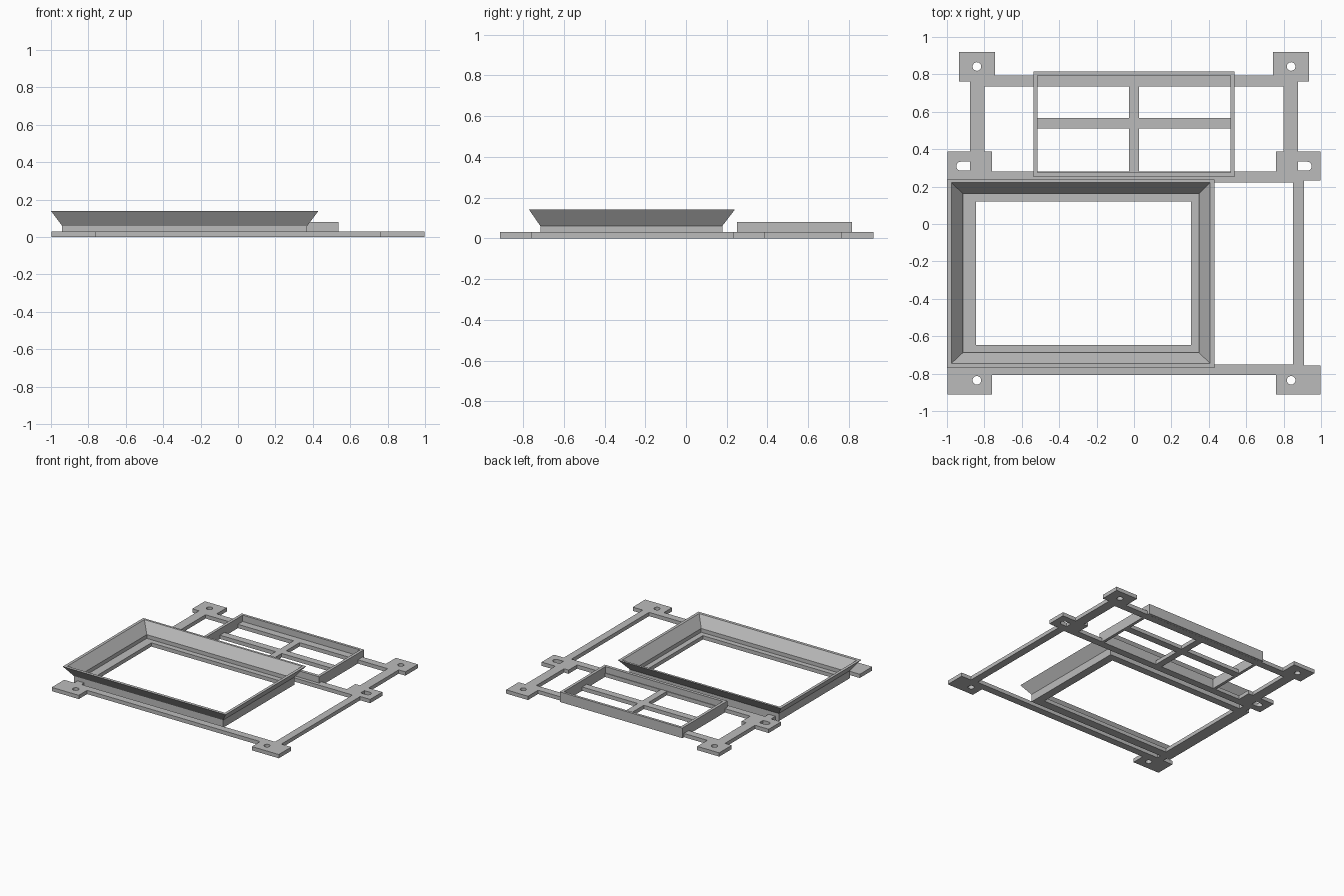
import bpy, bmesh, math

cube = bpy.data.objects.get("Cube")
if cube:
    bpy.data.objects.remove(cube, do_unlink=True)

grey = bpy.data.materials.new("plain_grey")
grey.use_nodes = True
grey.diffuse_color = (0.5, 0.5, 0.5, 1)
grey.node_tree.nodes["Principled BSDF"].inputs["Base Color"].default_value = (0.5, 0.5, 0.5, 1)

THICK = 0.03


def add_object(name, bm):
    bmesh.ops.recalc_face_normals(bm, faces=bm.faces)
    mesh = bpy.data.meshes.new(name)
    bm.to_mesh(mesh)
    bm.free()
    mesh.materials.append(grey)
    obj = bpy.data.objects.new(name, mesh)
    bpy.context.collection.objects.link(obj)
    return obj


def extrude_up(bm, height):
    """Turn the flat faces into a closed slab."""
    geo = bmesh.ops.extrude_face_region(bm, geom=bm.faces[:], use_keep_orig=True)["geom"]
    verts = [g for g in geo if isinstance(g, bmesh.types.BMVert)]
    bmesh.ops.translate(bm, verts=verts, vec=(0, 0, height))


def slab(name, rects, height):
    """One clean slab from the union of rectangles (x0, x1, y0, y1)."""
    xs = sorted({v for r in rects for v in r[:2]})
    ys = sorted({v for r in rects for v in r[2:]})
    bm = bmesh.new()
    for x0, x1 in zip(xs, xs[1:]):
        for y0, y1 in zip(ys, ys[1:]):
            cx, cy = (x0 + x1) / 2, (y0 + y1) / 2
            if any(r[0] < cx < r[1] and r[2] < cy < r[3] for r in rects):
                bm.faces.new([bm.verts.new((x, y, 0)) for x, y in
                              ((x0, y0), (x1, y0), (x1, y1), (x0, y1))])
    bmesh.ops.remove_doubles(bm, verts=bm.verts, dist=0.0001)
    extrude_up(bm, height)
    bmesh.ops.dissolve_limit(bm, angle_limit=0.01, verts=bm.verts, edges=bm.edges)
    return add_object(name, bm)


def ring(outer, inner):
    """Four rectangles that fill the space between two rectangles."""
    a, b, c, d = outer
    e, f, g, h = inner
    return [(a, e, c, d), (f, b, c, d), (e, f, c, g), (e, f, h, d)]


def rim(name, loops):
    """Sweep a wall section around nested rectangles (rect, z)."""
    bm = bmesh.new()
    rows = []
    for (x0, x1, y0, y1), z in loops:
        rows.append([bm.verts.new(p) for p in
                     ((x0, y0, z), (x1, y0, z), (x1, y1, z), (x0, y1, z))])
    for lo, hi in zip(rows, rows[1:] + rows[:1]):
        for i in range(4):
            j = (i + 1) % 4
            bm.faces.new((lo[i], lo[j], hi[j], hi[i]))
    return add_object(name, bm)


def cut(target, points):
    """Cut a vertical hole with the given outline."""
    bm = bmesh.new()
    bm.faces.new([bm.verts.new((x, y, -0.05)) for x, y in points])
    extrude_up(bm, 0.15)
    cutter = add_object("hole_cutter", bm)
    cutter.hide_render = True
    mod = target.modifiers.new("hole", 'BOOLEAN')
    mod.operation = 'DIFFERENCE'
    mod.solver = 'EXACT'
    mod.object = cutter
    bpy.context.view_layer.objects.active = target
    bpy.ops.object.modifier_apply(modifier=mod.name)
    bpy.data.objects.remove(cutter, do_unlink=True)


def arc(cx, cy, r, start, end, n):
    return [(cx + r * math.cos(start + (end - start) * i / n),
             cy + r * math.sin(start + (end - start) * i / n)) for i in range(n + 1)]


# Footprints of the two raised rims
TRAY_OUT = (-0.94, 0.37, -0.715, 0.178)
TRAY_IN = (-0.915, 0.348, -0.688, 0.163)
TRAY_HOLE = (-0.845, 0.305, -0.647, 0.12)
SCREEN_OUT = (-0.538, 0.538, 0.25, 0.815)
SCREEN_IN = (-0.515, 0.515, 0.275, 0.795)

# Base frame: bars, mounting pads, tray ledge and window cross
rects = [
    (-0.8, 0.8, 0.735, 0.794),
    (-0.91, 0.91, 0.222, 0.28),
    (-0.91, 0.91, -0.808, -0.75),
    (-0.515, 0.515, 0.51, 0.567),
    (-0.027, 0.027, 0.25, 0.76),
]
for x0, x1, y0, y1 in (
        (0.743, 0.936, 0.763, 0.92),     # back pad
        (0.76, 0.997, 0.233, 0.387),     # middle pad
        (0.76, 0.997, -0.912, -0.756),   # front pad
        (0.80, 0.877, 0.25, 0.80),       # back side bar
        (0.85, 0.91, -0.78, 0.25)):      # front side bar
    rects += [(x0, x1, y0, y1), (-x1, -x0, y0, y1)]
rects += ring(TRAY_OUT, TRAY_HOLE) + ring(SCREEN_OUT, SCREEN_IN)
base = slab("base_frame", rects, THICK)

# Screw holes and rounded slots
for side in (-1, 1):
    for y in (0.842, -0.836):
        cut(base, arc(side * 0.84, y, 0.023, 0, math.tau, 24)[:-1])
    slot = [(0.877, 0.285)] + arc(0.926, 0.309, 0.024, -math.pi / 2, math.pi / 2, 12) + [(0.877, 0.333)]
    cut(base, [(side * x, y) for x, y in slot])

# Flared tray rim
rim("tray_rim", [
    (TRAY_OUT, THICK), (TRAY_OUT, 0.06),
    ((-1.0, 0.43, -0.77, 0.239), 0.14),
    ((-0.977, 0.407, -0.746, 0.221), 0.14),
    (TRAY_IN, 0.06), (TRAY_IN, THICK),
])

# Upright rim around the divided window
rim("window_rim", [(SCREEN_OUT, THICK), (SCREEN_OUT, 0.08),
                   (SCREEN_IN, 0.08), (SCREEN_IN, THICK)])
